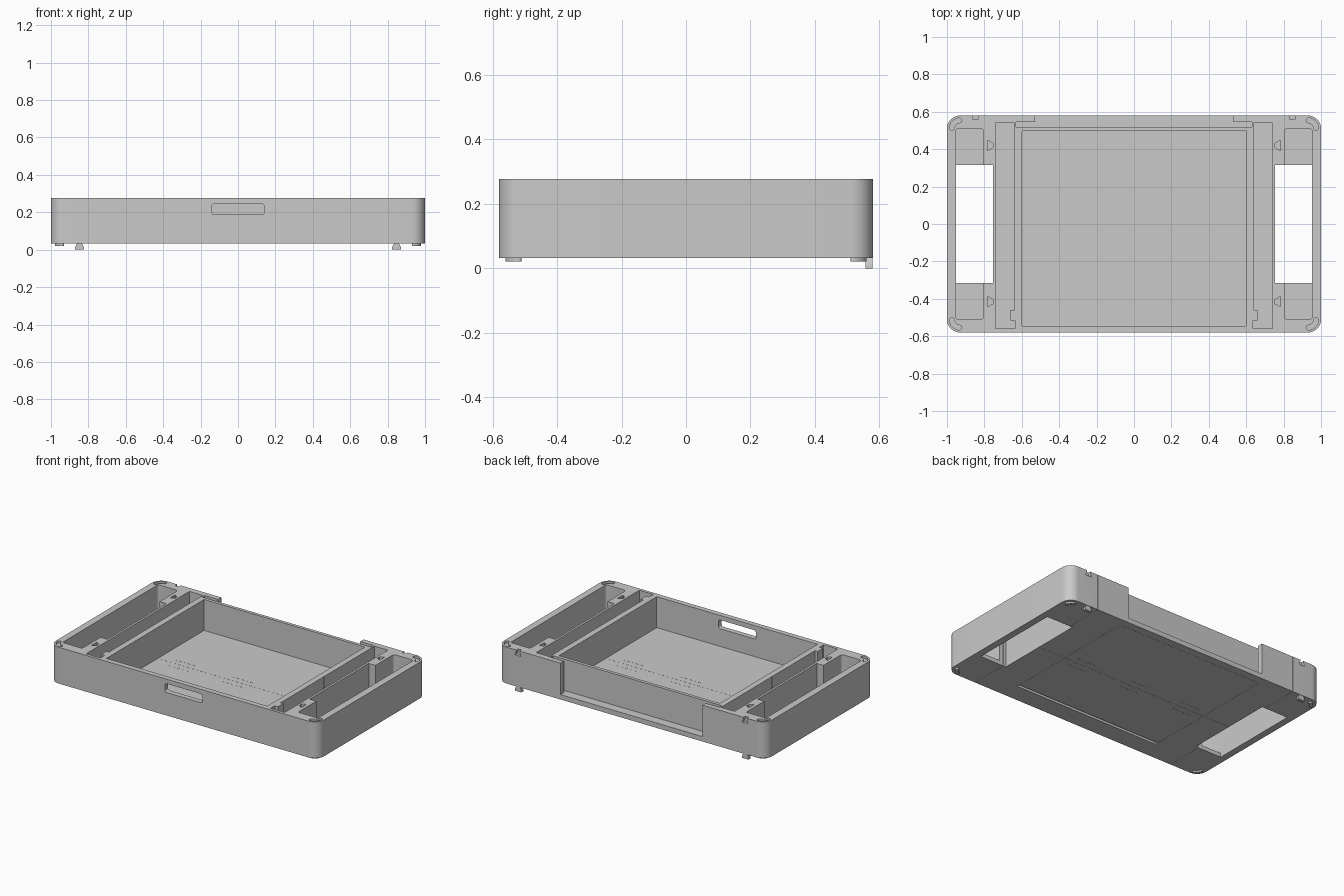
import bpy, bmesh, math

old = bpy.data.objects.get("Cube")
if old:
    bpy.data.objects.remove(old)

grey = bpy.data.materials.new("plastic grey")
grey.use_nodes = True
COLOUR = (0.59, 0.59, 0.59, 1)
grey.diffuse_color = COLOUR
grey.node_tree.nodes["Principled BSDF"].inputs["Base Color"].default_value = COLOUR

BOTTOM, TOP = 0.032, 0.277
OVER = TOP + 0.05


def prism(name, outline, lo, hi, axis="z"):
    """Extrude an outline; axis z uses (x, y) points, axis y uses (x, z) points."""
    bm = bmesh.new()
    put = (lambda a, b, c: (a, b, c)) if axis == "z" else (lambda a, b, c: (a, c, b))
    face = bm.faces.new([bm.verts.new(put(a, b, lo)) for a, b in outline])
    grown = bmesh.ops.extrude_face_region(bm, geom=[face])
    moved = [v for v in grown["geom"] if isinstance(v, bmesh.types.BMVert)]
    bmesh.ops.translate(bm, verts=moved, vec=put(0, 0, hi - lo))
    bmesh.ops.recalc_face_normals(bm, faces=bm.faces)
    mesh = bpy.data.meshes.new(name)
    bm.to_mesh(mesh)
    bm.free()
    mesh.materials.append(grey)
    obj = bpy.data.objects.new(name, mesh)
    bpy.context.collection.objects.link(obj)
    return obj


def rounded(x0, x1, y0, y1, r, steps=8):
    pts = []
    corners = [(x1 - r, y1 - r), (x0 + r, y1 - r), (x0 + r, y0 + r), (x1 - r, y0 + r)]
    for quarter, (cx, cy) in enumerate(corners):
        for i in range(steps + 1):
            a = math.pi / 2 * (quarter + i / steps)
            pts.append((cx + r * math.cos(a), cy + r * math.sin(a)))
    return pts


def rect(x0, x1, y0, y1):
    return [(x0, y0), (x1, y0), (x1, y1), (x0, y1)]


def bean(sx, sy, r, w, trim):
    """Curved bean following a corner of the case, trimmed by an angle at each end."""
    cx, cy = 0.93, 0.51
    start, end = math.radians(trim), math.radians(90 - trim)

    def arc(radius, a0, a1, ox=cx, oy=cy):
        return [(ox + radius * math.cos(a0 + (a1 - a0) * i / 8),
                 oy + radius * math.sin(a0 + (a1 - a0) * i / 8)) for i in range(9)]

    def cap(a, a0):
        return arc(w, a0, a0 + math.pi, cx + r * math.cos(a), cy + r * math.sin(a))[1:-1]

    pts = (arc(r + w, start, end) + cap(end, end)
           + arc(r - w, end, start) + cap(start, start + math.pi))
    return [(sx * x, sy * y) for x, y in pts]


def flip(points, s):
    return [(s * a, b) for a, b in points]


case = prism("case", rounded(-1, 1, -0.58, 0.58, 0.07, 12), BOTTOM, TOP)


def cut(outline, lo, hi, axis="z"):
    cutter = prism("cutter", outline, lo, hi, axis)
    cutter.hide_render = True
    mod = case.modifiers.new("cut", "BOOLEAN")
    mod.operation, mod.solver, mod.object = "DIFFERENCE", "EXACT", cutter
    bpy.context.view_layer.update()
    deps = bpy.context.evaluated_depsgraph_get()
    mesh = bpy.data.meshes.new_from_object(case.evaluated_get(deps))
    case.modifiers.clear()
    case.data = mesh
    bpy.data.objects.remove(cutter)


# Main tray pocket and front grip opening
cut(rect(-0.6, 0.6, -0.545, 0.496), 0.068, OVER)
cut(rounded(-0.14, 0.14, 0.187, 0.246, 0.014, 5), -0.7, -0.5, "y")

# Open middle of the back wall, with a panel groove running into each end block
cut([(-0.53, 0.7), (-0.53, 0.545), (-0.63, 0.545), (-0.63, 0.518),
     (0.63, 0.518), (0.63, 0.545), (0.53, 0.545), (0.53, 0.7)], 0.065, OVER)

# Underside cover: open slit at its front edge, fine seams on the other sides
cut(rect(-0.55, 0.55, -0.45, -0.43), 0, 0.055)
cut(rect(-0.55, 0.55, 0.525, 0.526), 0, BOTTOM + 0.003)

for s in (-1, 1):
    cut(flip(rect(0.55, 0.551, -0.43, 0.525), s), 0, BOTTOM + 0.003)
    # Long side channel, stepped around a rib near the front
    cut(flip([(0.74, -0.56), (0.74, 0.54), (0.64, 0.54), (0.64, -0.46), (0.66, -0.46),
              (0.66, -0.515), (0.635, -0.515), (0.635, -0.56)], s), 0.06, OVER)
    # End compartment, open through the floor in the middle
    cut(flip(rounded(0.805, 0.953, -0.51, 0.51, 0.015, 4), s), 0.06, OVER)
    cut(flip(rect(0.755, 0.953, -0.315, 0.315), s), 0, OVER)
    # Fine seam where the end section joins the middle
    cut(flip(rect(0.7745, 0.7755, -0.7, 0.7), s), 0, TOP - 0.003)
    # Dovetail joint notches beside the compartment
    for y in (-0.415, 0.42):
        cut(flip([(0.755, y - 0.012), (0.783, y - 0.028),
                  (0.783, y + 0.028), (0.755, y + 0.012)], s), 0.24, OVER)
    # Dovetail notch in the top of the back wall
    cut(flip([(0.835, OVER), (0.835, 0.268), (0.825, 0.243),
              (0.87, 0.243), (0.86, 0.268), (0.86, OVER)], s), 0.56, 0.62, "y")
    # Stacking sockets, with matching smaller feet below
    for t in (-1, 1):
        cut(bean(s, t, 0.044, 0.013, 5), 0.263, OVER)
        side = "left" if s > 0 else "right"
        end = "back" if t > 0 else "front"
        prism(f"{end}_{side}_foot", bean(s, t, 0.04, 0.011, 15), 0.021, BOTTOM + 0.002)
    # Hanging dovetail clip at the back
    prism(f"{side}_clip", flip([(0.837, 0.036), (0.832, 0.03), (0.824, 0.014), (0.824, 0),
                               (0.871, 0), (0.871, 0.014), (0.863, 0.03), (0.858, 0.036)], s),
          0.556, 0.578, "y")

# Fine seam between the front and back halves, with interlocking tabs in the floor
cut(rect(-0.76, 0.76, -0.0005, 0.0005), 0, TOP - 0.003)
for lo, hi in ((0, BOTTOM + 0.002), (0.066, 0.08)):
    for x in (-0.42, 0, 0.42):
        for y in (-0.045, 0.045):
            cut(rect(x - 0.08, x + 0.08, y - 0.0005, y + 0.0005), lo, hi)

# Smooth the rounded corners, keep the edges crisp
for obj in bpy.context.scene.objects:
    obj.select_set(obj.type == "MESH")
bpy.context.view_layer.objects.active = case
bpy.ops.object.shade_smooth_by_angle(angle=math.radians(30))
